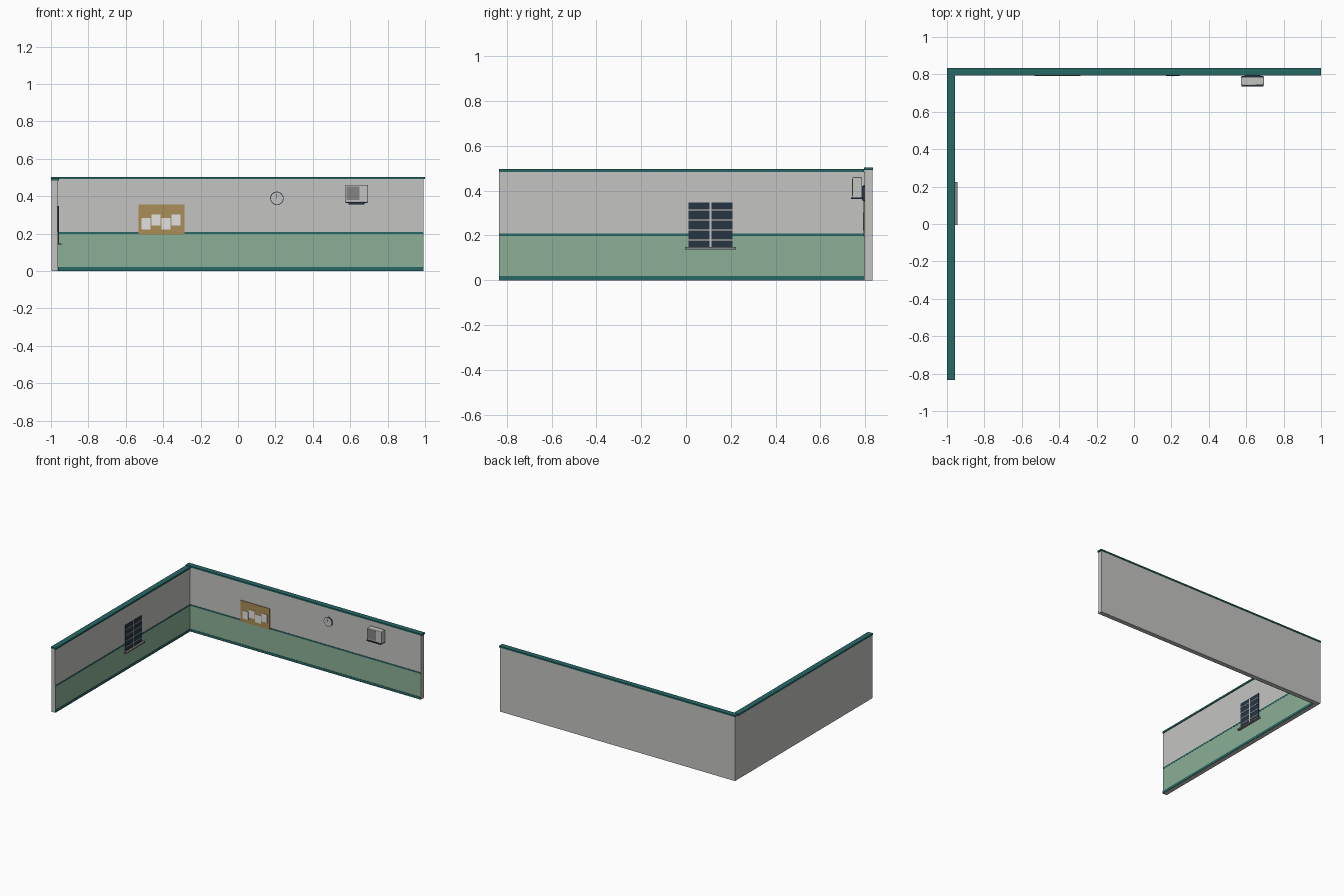
import bpy, math

if "Cube" in bpy.data.objects:
    bpy.data.objects.remove(bpy.data.objects["Cube"])


def material(name, rgb):
    m = bpy.data.materials.new(name)
    m.diffuse_color = (*rgb, 1)
    m.use_nodes = True
    m.node_tree.nodes["Principled BSDF"].inputs["Base Color"].default_value = m.diffuse_color
    return m


GREY = material("wall grey", (0.55, 0.55, 0.535))
GREEN = material("pale green", (0.26, 0.43, 0.31))
TEAL = material("dark teal", (0.02, 0.14, 0.13))
CORK = material("cork", (0.40, 0.27, 0.095))
NAVY = material("dark navy", (0.02, 0.036, 0.06))
PAPER = material("paper", (0.76, 0.76, 0.76))
MID = material("mid grey", (0.23, 0.235, 0.235))


def box(name, x, y, z, mat, bevel=0):
    """Box from (min, max) ranges on each axis."""
    bpy.ops.mesh.primitive_cube_add(
        size=1, location=[sum(r) / 2 for r in (x, y, z)])
    o = bpy.context.object
    o.name = name
    o.scale = [r[1] - r[0] for r in (x, y, z)]
    bpy.ops.object.transform_apply(location=False, rotation=False, scale=True)
    o.data.materials.append(mat)
    if bevel:
        b = o.modifiers.new("bevel", 'BEVEL')
        b.width, b.segments = bevel, 2
    return o


def disc(name, x, y, z, radius, mat):
    """Short cylinder facing the front, y is a (min, max) range."""
    bpy.ops.mesh.primitive_cylinder_add(
        vertices=32, radius=radius, depth=y[1] - y[0],
        location=(x, sum(y) / 2, z), rotation=(math.pi / 2, 0, 0))
    o = bpy.context.object
    o.name = name
    o.data.materials.append(mat)
    bpy.ops.object.shade_smooth_by_angle()


IN_X, IN_Y = -0.964, 0.797      # inner faces of the two walls
END_X, END_Y = 0.992, -0.835    # free ends of the two walls

# Walls and their caps
box("back_wall", (-0.997, END_X), (IN_Y, 0.831), (0, 0.492), GREY)
box("left_wall", (-0.997, IN_X), (END_Y, IN_Y), (0, 0.484), GREY)
box("back_cap", (-1, 1), (0.794, 0.835), (0.491, 0.502), TEAL)
box("left_cap", (-1, -0.958), (END_Y, 0.794), (0.483, 0.496), TEAL)

# Painted lower band, skirting and dado stripe on both inner faces
for name, z, t, mat in (("lower_band", (0.018, 0.198), 0.001, GREEN),
                        ("skirting", (0.001, 0.02), 0.003, TEAL),
                        ("dado_stripe", (0.197, 0.208), 0.002, TEAL)):
    box("back_" + name, (IN_X, END_X), (IN_Y - t, IN_Y), z, mat)
    box("left_" + name, (IN_X, IN_X + t), (END_Y, IN_Y), z, mat)

# Window with glazing bars and a sill
WY, WZ = (0.011, 0.207), (0.145, 0.348)
box("window_glass", (IN_X, IN_X + 0.004), WY, WZ, NAVY)
for i in range(4):
    z = 0.18 + i * 0.0445
    box("window_bar", (IN_X, IN_X + 0.005), WY, (z - 0.004, z + 0.004), MID)
box("window_mullion", (IN_X, IN_X + 0.006), (0.105, 0.113), WZ, GREY)
box("window_sill", (IN_X, -0.944), (-0.005, 0.224), (0.138, 0.148), MID)

# Notice board with four sheets
box("notice_board", (-0.533, -0.287), (IN_Y - 0.005, IN_Y), (0.195, 0.355), CORK)
for i in range(4):
    x, z = -0.516 + i * 0.0535, 0.222 + 0.021 * (i % 2)
    box("paper_sheet", (x, x + 0.049), (IN_Y - 0.007, IN_Y - 0.004), (z, z + 0.06), PAPER)

# Wall clock
CX, CZ = 0.208, 0.388
disc("clock_rim", CX, (IN_Y - 0.006, IN_Y), CZ, 0.036, NAVY)
disc("clock_face", CX, (IN_Y - 0.007, IN_Y - 0.002), CZ, 0.032, GREY)
box("clock_hand", (CX - 0.0015, CX + 0.0015), (IN_Y - 0.008, IN_Y - 0.006),
    (CZ, CZ + 0.024), NAVY)

# Air unit on a bracket
box("air_unit", (0.572, 0.695), (0.742, 0.786), (0.368, 0.46), GREY, 0.004)
box("air_unit_grille", (0.58, 0.65), (0.74, 0.744), (0.378, 0.452), MID)
box("bracket_tray", (0.574, 0.693), (0.736, 0.79), (0.362, 0.369), NAVY)
box("bracket_plate", (0.59, 0.677), (0.786, IN_Y), (0.355, 0.42), NAVY)
